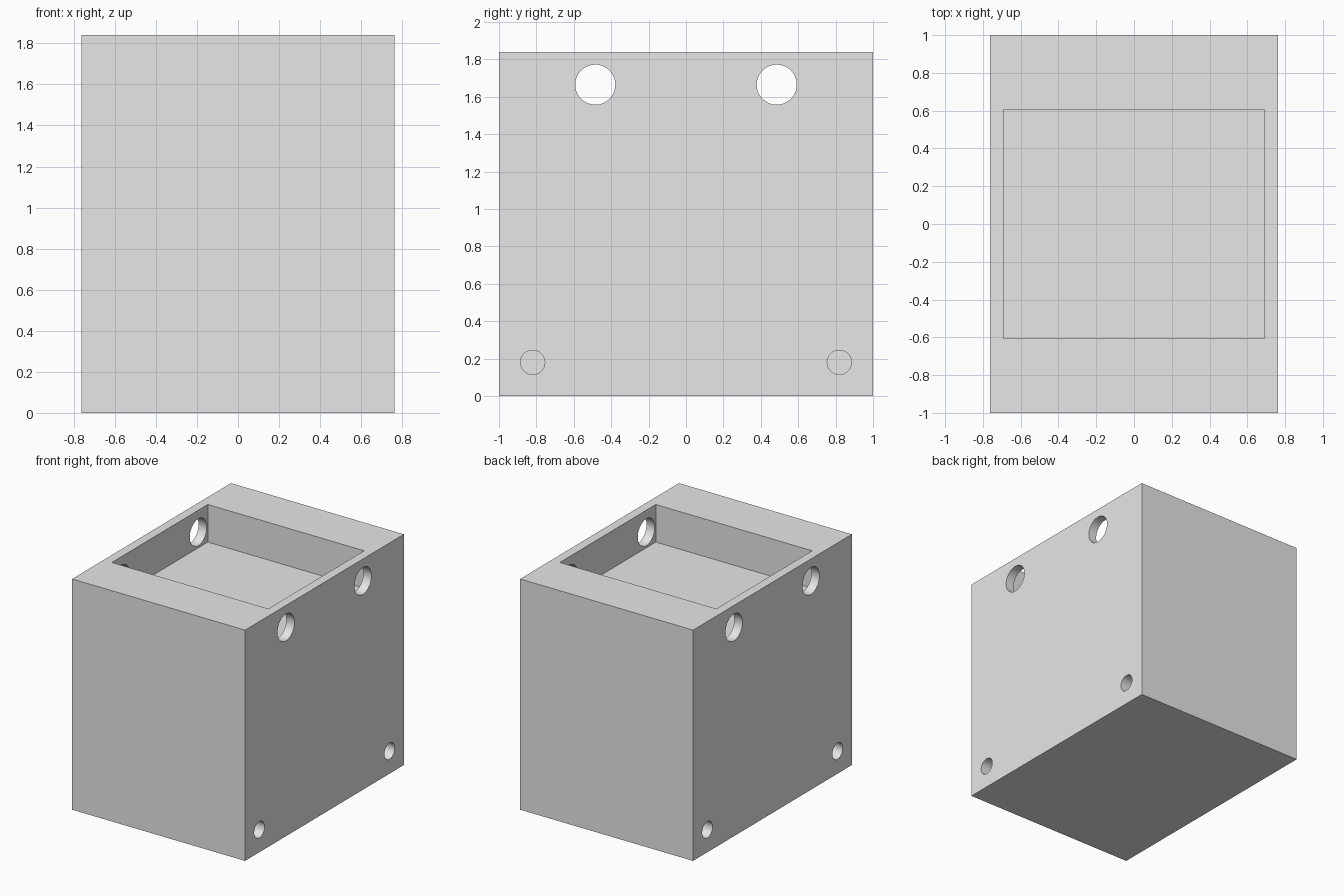
import bpy
import math

cube = bpy.data.objects.get("Cube")
if cube:
    bpy.data.objects.remove(cube, do_unlink=True)

# Overall sizes
WIDTH, DEPTH, HEIGHT = 1.525, 2.0, 1.84
POCKET_X, POCKET_Y, POCKET_FLOOR = 1.38, 1.21, 1.54
BLIND_DEPTH = 0.25

grey = bpy.data.materials.new("light_grey")
grey.use_nodes = True
grey.diffuse_color = (0.8, 0.8, 0.8, 1)
grey.node_tree.nodes["Principled BSDF"].inputs["Base Color"].default_value = (0.8, 0.8, 0.8, 1)


def box(name, size, z_low):
    bpy.ops.mesh.primitive_cube_add(size=1, location=(0, 0, z_low + size[2] / 2))
    obj = bpy.context.object
    obj.name = name
    obj.scale = size
    bpy.ops.object.transform_apply(location=True, rotation=True, scale=True)
    obj.data.materials.append(grey)
    return obj


def bore(name, radius, length, centre):
    # Cylinder lying along x
    bpy.ops.mesh.primitive_cylinder_add(vertices=64, radius=radius, depth=length,
                                        location=centre, rotation=(0, math.pi / 2, 0))
    obj = bpy.context.object
    obj.name = name
    bpy.ops.object.transform_apply(location=True, rotation=True, scale=True)
    obj.data.materials.append(grey)
    return obj


def cut(target, cutter):
    cutter.hide_render = True
    mod = target.modifiers.new("cut", 'BOOLEAN')
    mod.operation = 'DIFFERENCE'
    mod.solver = 'EXACT'
    mod.object = cutter
    bpy.ops.object.select_all(action='DESELECT')
    bpy.context.view_layer.objects.active = target
    target.select_set(True)
    bpy.ops.object.modifier_apply(modifier=mod.name)
    bpy.data.objects.remove(cutter, do_unlink=True)


# Solid block with an open pocket in its top
block = box("block_body", (WIDTH, DEPTH, HEIGHT), 0)
cut(block, box("pocket_cutter", (POCKET_X, POCKET_Y, 0.6), POCKET_FLOOR))

for side in (-1, 1):
    # Large holes through both pocket walls
    cut(block, bore("large_hole_cutter", 0.107, 2, (0, side * 0.485, 1.665)))
    # Small blind holes near the bottom corners of each side
    for face in (-1, 1):
        cut(block, bore("small_hole_cutter", 0.065, 2 * BLIND_DEPTH,
                        (face * WIDTH / 2, side * 0.82, 0.18)))

# Smooth hole walls, sharp edges elsewhere
bpy.ops.object.shade_smooth_by_angle(angle=math.radians(30))
